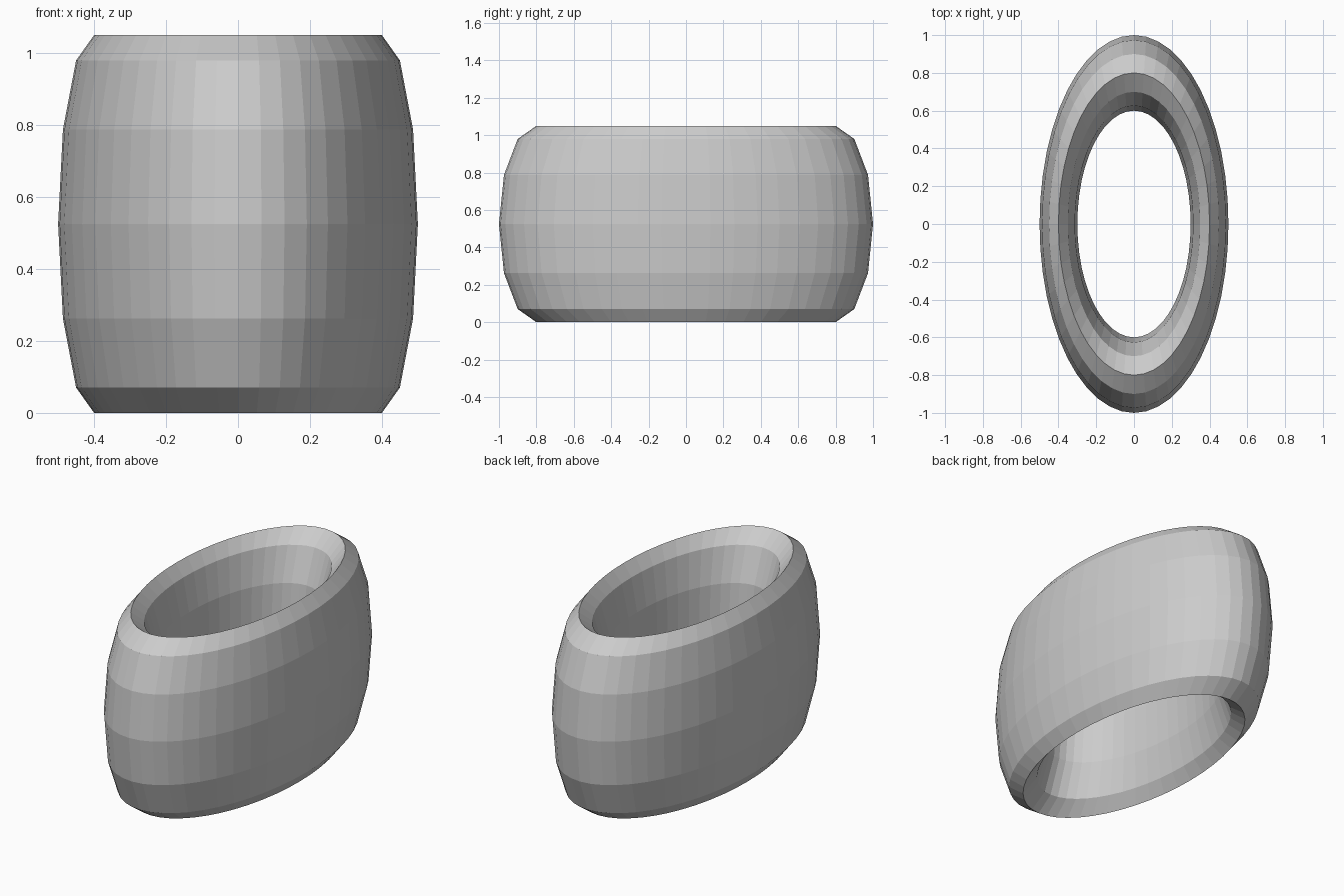
import bpy

if "Cube" in bpy.data.objects:
    bpy.data.objects.remove(bpy.data.objects["Cube"])

# Oval ring: a flat-shaded torus squeezed in x and stretched in z
bpy.ops.mesh.primitive_torus_add(
    major_segments=48, minor_segments=12,
    major_radius=0.8, minor_radius=0.2,
    location=(0, 0, 0.525))
ring = bpy.context.object
ring.name = "oval_ring"
ring.scale = (0.5, 1.0, 2.625)
bpy.ops.object.transform_apply(location=False, rotation=False, scale=True)
bpy.ops.object.shade_flat()
